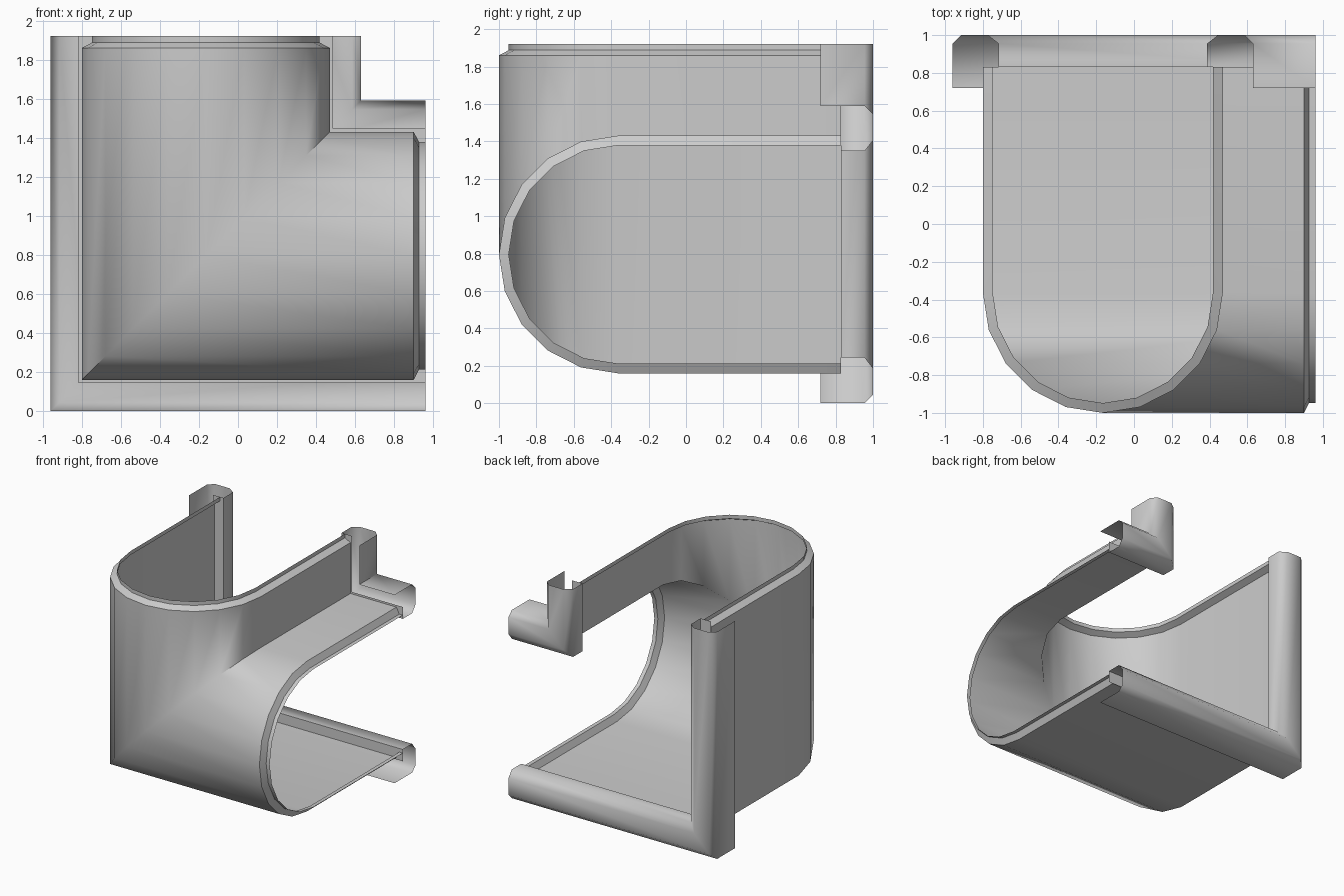
import bpy
import bmesh
from math import pi, sin, cos, radians

if "Cube" in bpy.data.objects:
    bpy.data.objects.remove(bpy.data.objects["Cube"])

END = 1.92      # height of the open top end
SHIFT = 0.96    # the mitre plane is z = x + SHIFT
BACK = 0.83     # back edge of the shell

grey = bpy.data.materials.new("plain grey")
grey.use_nodes = True
colour = (0.6, 0.6, 0.6, 1)
grey.diffuse_color = colour
grey.node_tree.nodes["Principled BSDF"].inputs["Base Color"].default_value = colour


def elbow(name, stations, corner):
    """Loft an open profile down to the mitre, then out along +x."""
    rows = [[(x, y, h) for x, y in prof] for h, prof in stations]
    rows.append([(x, y, x + SHIFT) for x, y in corner])
    rows += [[(h - SHIFT, y, x + SHIFT) for x, y in prof]
             for h, prof in reversed(stations)]
    bm = bmesh.new()
    grid = [[bm.verts.new(p) for p in row] for row in rows]
    for a, b in zip(grid, grid[1:]):
        for i in range(len(a) - 1):
            bm.faces.new((a[i], a[i + 1], b[i + 1], b[i]))
    mesh = bpy.data.meshes.new(name)
    bm.to_mesh(mesh)
    bm.free()
    mesh.materials.append(grey)
    obj = bpy.data.objects.new(name, mesh)
    bpy.context.collection.objects.link(obj)
    bpy.ops.object.select_all(action="DESELECT")
    obj.select_set(True)
    bpy.context.view_layer.objects.active = obj
    bpy.ops.object.shade_smooth_by_angle(angle=radians(62))


def u_profile(r, steps=10):
    """U outline, from the right back edge round the front to the left."""
    cx, cy = -0.165, -0.365
    arc = [(cx + r * cos(pi * i / steps), cy - r * sin(pi * i / steps))
           for i in range(steps + 1)]
    return [(cx + r, BACK)] + arc + [(cx - r, BACK)]


# Curved shell with a stepped-in lip at both open ends
outer, lip = u_profile(0.635), u_profile(0.583)
elbow("elbow_shell", [(END, lip), (1.887, lip), (1.86, outer)], outer)

# Hollow edge trims: (distance from the outside, y)
channel = [(0, 0.72), (0, 0.955), (0.045, 1), (0.185, 1),
           (0.243, 0.955), (0.243, BACK), (0.143, BACK)]
outer_trim = [(-0.96 + d, y) for d, y in channel]
inner_trim = [(0.63 - d, y) for d, y in reversed(channel)]
elbow("outer_trim", [(END, outer_trim)], outer_trim)
elbow("inner_trim", [(END, inner_trim)], inner_trim)
